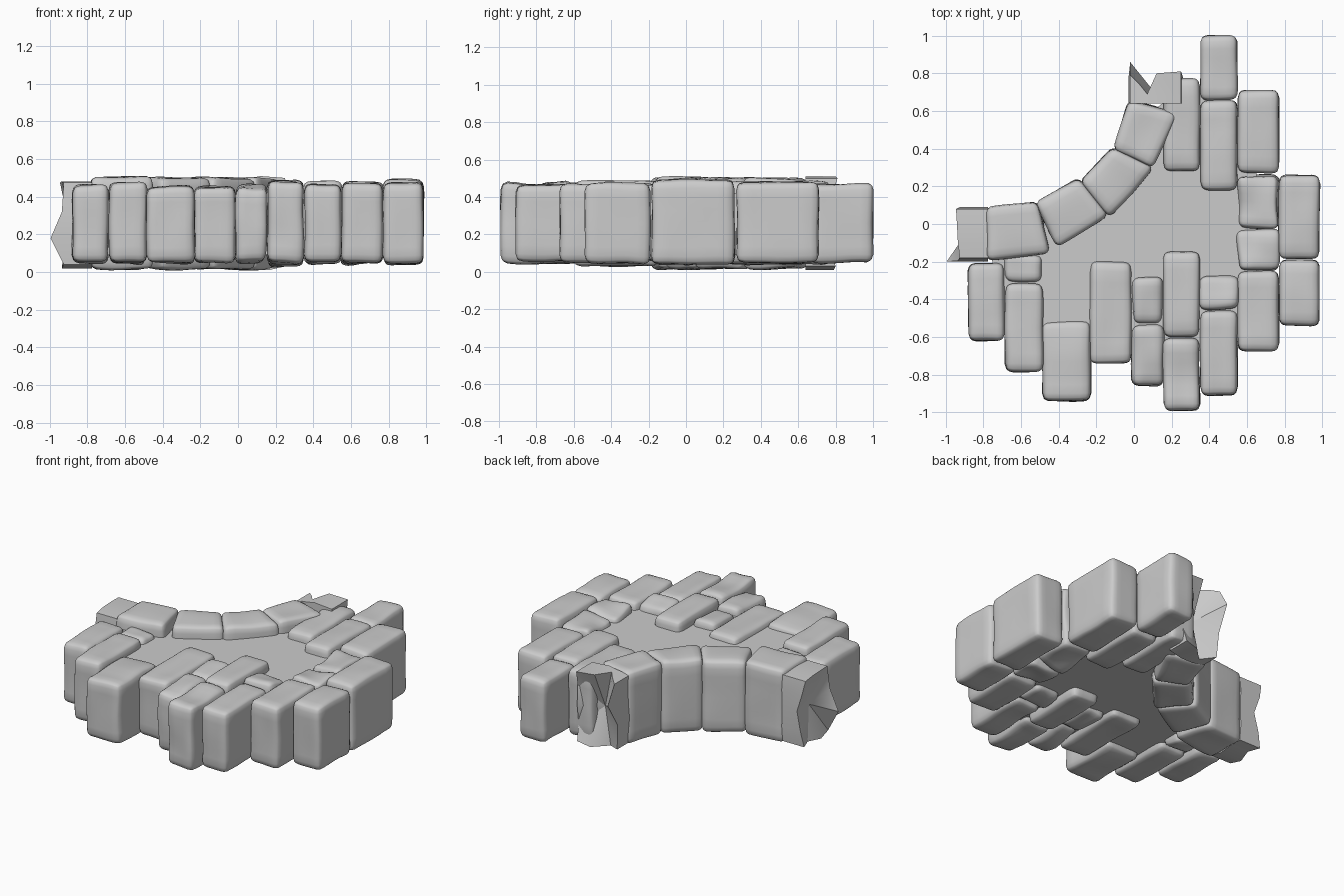
import bpy, bmesh, math
from mathutils import Vector, noise

if "Cube" in bpy.data.objects:
    bpy.data.objects.remove(bpy.data.objects["Cube"])


def add_object(name, bm):
    bmesh.ops.recalc_face_normals(bm, faces=bm.faces)
    me = bpy.data.meshes.new(name)
    bm.to_mesh(me)
    bm.free()
    ob = bpy.data.objects.new(name, me)
    bpy.context.collection.objects.link(ob)
    return ob


def stone(name, quad, z0, z1, rough=0.012, r=0.04):
    """Rounded, slightly worn block over a four-cornered footprint."""
    a, b, c, d = [Vector(p) for p in quad]
    half = Vector((((b - a).length + (c - d).length) / 4,
                   ((d - a).length + (c - b).length) / 4, (z1 - z0) / 2))
    bm = bmesh.new()
    bmesh.ops.create_cube(bm, size=2)
    bmesh.ops.subdivide_edges(bm, edges=bm.edges[:], cuts=9, use_grid_fill=True)
    seed = Vector((a.x * 17, a.y * 13, z1 * 9))
    for v in bm.verts:
        p = Vector([math.sin(t * math.pi / 2) * h for t, h in zip(v.co, half)])
        core = Vector([max(-(h - r), min(h - r, t)) for t, h in zip(p, half)])
        off = p - core
        if off.length > 1e-6:
            p = core + off.normalized() * r
        u, w = (p.x / half.x + 1) / 2, (p.y / half.y + 1) / 2
        xy = (a.lerp(b, u)).lerp(d.lerp(c, u), w)
        q = Vector((xy.x, xy.y, (z0 + z1) / 2 + p.z))
        n = noise.noise_vector(q * 5 + seed)
        v.co = q + Vector((n.x * 0.5, n.y * 0.5, n.z)) * rough
    ob = add_object(name, bm)
    for f in ob.data.polygons:
        f.use_smooth = True


def rect(x0, x1, y0, y1):
    return [(x0, y0), (x1, y0), (x1, y1), (x0, y1)]


def broken_stone(name, ring, place, recess):
    """Block with a ragged, hollow end: ring = (across, height, reach)."""
    bm = bmesh.new()
    base = [bm.verts.new(place(u, z, 0)) for u, z, e in ring]
    mid = [bm.verts.new(place(u, z, min(e, 0.04))) for u, z, e in ring]
    tip = [bm.verts.new(place(u, z, e)) for u, z, e in ring]
    cu = sum(p[0] for p in ring) / len(ring)
    hub = bm.verts.new(place(cu, 0.26, recess))
    n = len(ring)
    for i in range(n):
        j = (i + 1) % n
        bm.faces.new((base[i], base[j], mid[j], mid[i]))
        bm.faces.new((mid[i], mid[j], tip[j], tip[i]))
        bm.faces.new((tip[i], tip[j], hub))
    bm.faces.new(base)
    ob = add_object(name, bm)
    bpy.context.view_layer.objects.active = ob
    ob.select_set(True)
    bpy.ops.object.shade_smooth_by_angle(angle=math.radians(35))
    ob.select_set(False)


# Paving stones in columns: x0, x1, [(y0, y1, z0, z1, wear)]
columns = [
    (0.77, 0.985, [(-0.185, 0.26, 0.04, 0.49, .012), (-0.54, -0.19, 0.045, 0.475, .012)]),
    (0.55, 0.77, [(0.27, 0.71, 0.05, 0.48, .012), (-0.025, 0.26, 0.05, 0.47, .035),
                  (-0.245, -0.03, 0.05, 0.47, .035), (-0.675, -0.25, 0.05, 0.47, .012)]),
    (0.352, 0.55, [(0.66, 1.0, 0.05, 0.47, .012), (0.18, 0.655, 0.04, 0.48, .012),
                   (-0.455, -0.27, 0.05, 0.47, .03), (-0.91, -0.46, 0.055, 0.47, .012)]),
    (0.155, 0.35, [(0.28, 0.775, 0.04, 0.48, .012), (-0.60, -0.145, 0.03, 0.49, .012),
                   (-0.99, -0.605, 0.05, 0.475, .02)]),
    (-0.01, 0.155, [(-0.53, -0.285, 0.05, 0.46, .03), (-0.86, -0.535, 0.06, 0.46, .03)]),
    (-0.235, -0.012, [(-0.74, -0.2, 0.05, 0.455, .012)]),
    (-0.487, -0.23, [(-0.94, -0.52, 0.05, 0.455, .015)]),
    (-0.685, -0.483, [(-0.31, -0.16, 0.05, 0.46, .03), (-0.785, -0.315, 0.05, 0.475, .012)]),
    (-0.88, -0.687, [(-0.62, -0.21, 0.05, 0.465, .015)]),
]
for ci, (x0, x1, rows) in enumerate(columns):
    for ri, (y0, y1, z0, z1, wear) in enumerate(rows):
        stone(f"paving_stone_{ci}_{ri}", rect(x0, x1, y0, y1), z0, z1, wear)

# Curved edge stones along the concave side
arc = [
    [(-0.11, 0.395), (0.10, 0.295), (0.24, 0.59), (-0.03, 0.66)],
    [(-0.29, 0.225), (-0.13, 0.03), (0.11, 0.30), (-0.11, 0.41)],
    [(-0.41, -0.13), (-0.13, 0.05), (-0.29, 0.245), (-0.53, 0.115)],
    [(-0.785, -0.195), (-0.44, -0.155), (-0.51, 0.12), (-0.785, 0.09)],
]
for i, quad in enumerate(arc):
    stone(f"curved_edge_stone_{i}", quad, 0.015, 0.5 if i < 3 else 0.508)

# Broken end stones with ragged outer faces
broken_stone("broken_stone_left", [
    (-0.19, 0.04, 0.15), (-0.10, 0.02, 0.16), (0.0, 0.03, 0.13), (0.08, 0.03, 0.16),
    (0.09, 0.13, 0.14), (0.085, 0.26, 0.11), (0.09, 0.38, 0.15), (0.08, 0.475, 0.17),
    (0.0, 0.48, 0.165), (-0.10, 0.48, 0.16), (-0.18, 0.475, 0.15), (-0.195, 0.32, 0.16),
    (-0.20, 0.18, 0.22)],
    lambda u, z, e: (-0.775 - e, u, z), 0.11)
broken_stone("broken_stone_back", [
    (-0.02, 0.03, 0.12), (0.07, 0.01, 0.06), (0.16, 0.01, 0.15), (0.25, 0.03, 0.16),
    (0.26, 0.14, 0.13), (0.25, 0.27, 0.16), (0.26, 0.40, 0.14), (0.25, 0.50, 0.17),
    (0.12, 0.51, 0.16), (0.07, 0.50, 0.05), (0.03, 0.495, 0.10), (-0.02, 0.48, 0.15),
    (-0.02, 0.36, 0.22), (-0.03, 0.20, 0.13)],
    lambda u, z, e: (u, 0.64 + e, z), 0.05)

# Flat core slab filling the middle between the stones
outline = [(-0.75, -0.05), (-0.45, 0.0), (-0.2, 0.17), (0.0, 0.4), (0.1, 0.6), (0.2, 0.68),
           (0.45, 0.7), (0.65, 0.5), (0.65, -0.5), (0.45, -0.7), (0.05, -0.6),
           (-0.12, -0.6), (-0.35, -0.7), (-0.6, -0.55), (-0.75, -0.4)]
bm = bmesh.new()
face = bm.faces.new([bm.verts.new((x, y, 0.09)) for x, y in outline])
top = bmesh.ops.extrude_face_region(bm, geom=[face])["geom"]
for v in top:
    if isinstance(v, bmesh.types.BMVert):
        v.co.z = 0.42
if not any(f.is_valid and all(abs(v.co.z - 0.09) < 1e-5 for v in f.verts) for f in bm.faces):
    bm.faces.new([v for v in bm.verts if v.co.z < 0.1])
add_object("core_slab", bm)
